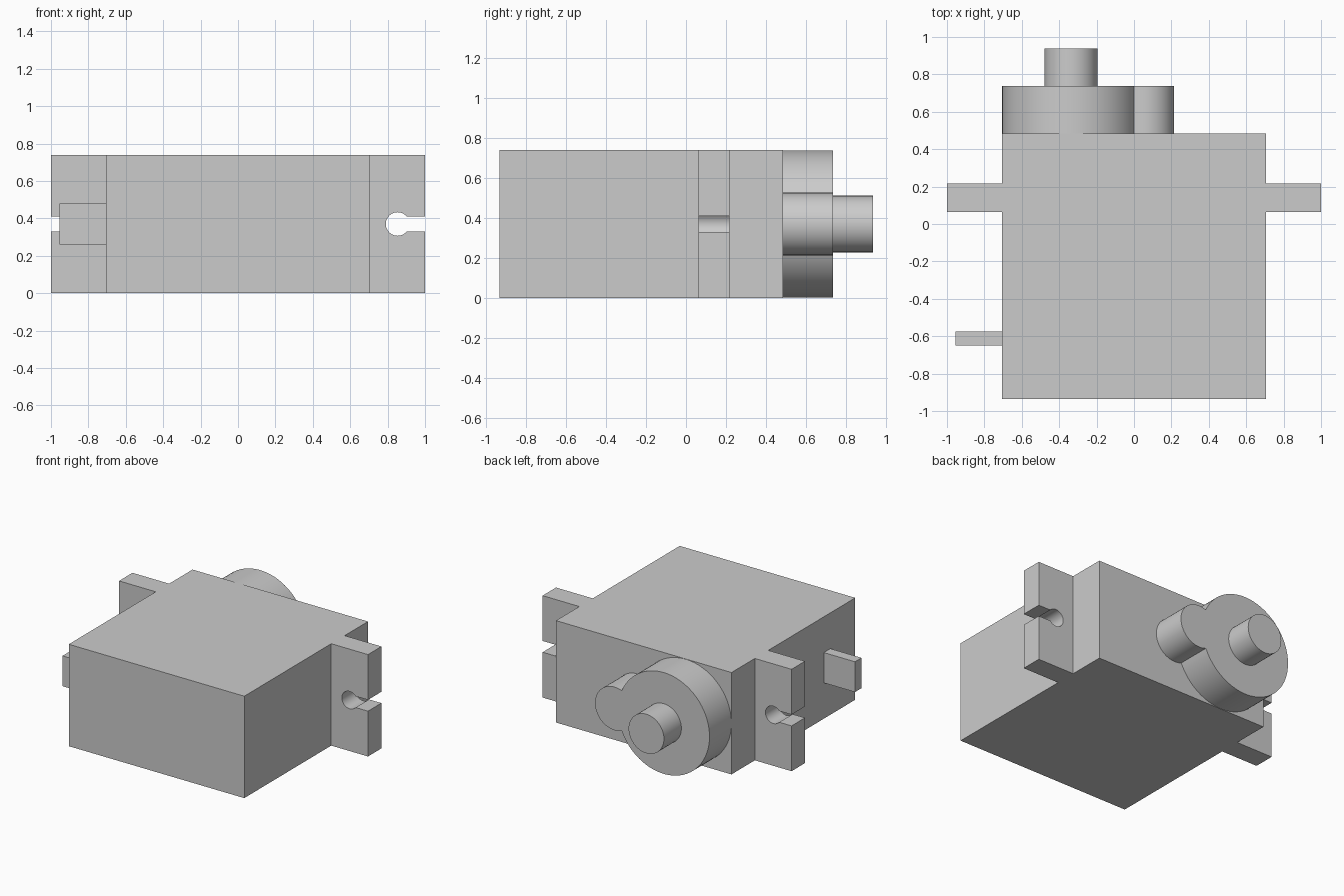
import bpy, bmesh
from math import sin, cos, asin, acos, pi, radians

cube = bpy.data.objects.get("Cube")
if cube:
    bpy.data.objects.remove(cube, do_unlink=True)

grey = bpy.data.materials.new("plain grey")
grey.use_nodes = True
colour = (0.6, 0.6, 0.6, 1)
grey.diffuse_color = colour
grey.node_tree.nodes["Principled BSDF"].inputs["Base Color"].default_value = colour

HEIGHT = 0.74
MID = HEIGHT / 2


def arc(cx, r, start, end, steps):
    """Points of an arc in the xz plane, centred at mid height."""
    angles = [start + (end - start) * i / steps for i in range(steps + 1)]
    return [(cx + r * cos(a), MID + r * sin(a)) for a in angles]


def prism(name, profile, y0, y1, smooth=False):
    """Extrude an xz profile from y0 to y1."""
    bm = bmesh.new()
    face = bm.faces.new([bm.verts.new((x, y0, z)) for x, z in profile])
    moved = bmesh.ops.extrude_face_region(bm, geom=[face])["geom"]
    verts = [v for v in moved if isinstance(v, bmesh.types.BMVert)]
    bmesh.ops.translate(bm, verts=verts, vec=(0, y1 - y0, 0))
    # Keep the starting cap so that the solid is closed
    if not face.is_valid:
        bmesh.ops.holes_fill(bm, edges=[e for e in bm.edges if e.is_boundary])
    bmesh.ops.recalc_face_normals(bm, faces=bm.faces)
    mesh = bpy.data.meshes.new(name)
    bm.to_mesh(mesh)
    bm.free()
    mesh.materials.append(grey)
    obj = bpy.data.objects.new(name, mesh)
    bpy.context.collection.objects.link(obj)
    if smooth:
        bpy.ops.object.select_all(action="DESELECT")
        obj.select_set(True)
        bpy.context.view_layer.objects.active = obj
        bpy.ops.object.shade_smooth_by_angle(angle=radians(30))
    return obj


def box(name, x0, x1, y0, y1, z0, z1):
    return prism(name, [(x0, z0), (x1, z0), (x1, z1), (x0, z1)], y0, y1)


# Main case and cable tab
SIDE = 0.705
box("case", -SIDE, SIDE, -0.935, 0.485, 0, HEIGHT)
box("cable_tab", -0.955, -SIDE, -0.65, -0.575, 0.26, 0.48)

# Mounting ears with a keyhole slot open to the outside
hole_r, slot_half = 0.063, 0.041
a = asin(slot_half / hole_r)
ear = [(SIDE, 0), (1, 0), (1, MID - slot_half)]
ear += arc(0.853, hole_r, -a, a - 2 * pi, 32)
ear += [(1, MID + slot_half), (1, HEIGHT), (SIDE, HEIGHT)]
for name, side in (("left_ear", 1), ("right_ear", -1)):
    prism(name, [(x * side, z) for x, z in ear], 0.063, 0.217, True)

# Gear housing: outline of a large and a small disc joined together
big_x, big_r = -0.337, 0.368
small_x, small_r = 0.058, 0.157
d = small_x - big_x
big_a = acos((d * d + big_r ** 2 - small_r ** 2) / (2 * d * big_r))
small_a = pi - acos((d * d + small_r ** 2 - big_r ** 2) / (2 * d * small_r))
outline = arc(big_x, big_r, big_a, 2 * pi - big_a, 64)
outline += arc(small_x, small_r, -small_a, small_a, 32)[1:-1]
prism("gear_housing", outline, 0.485, 0.737, True)

# Output shaft
prism("output_shaft", arc(big_x, 0.142, 0, 2 * pi, 48)[:-1], 0.737, 0.937, True)
